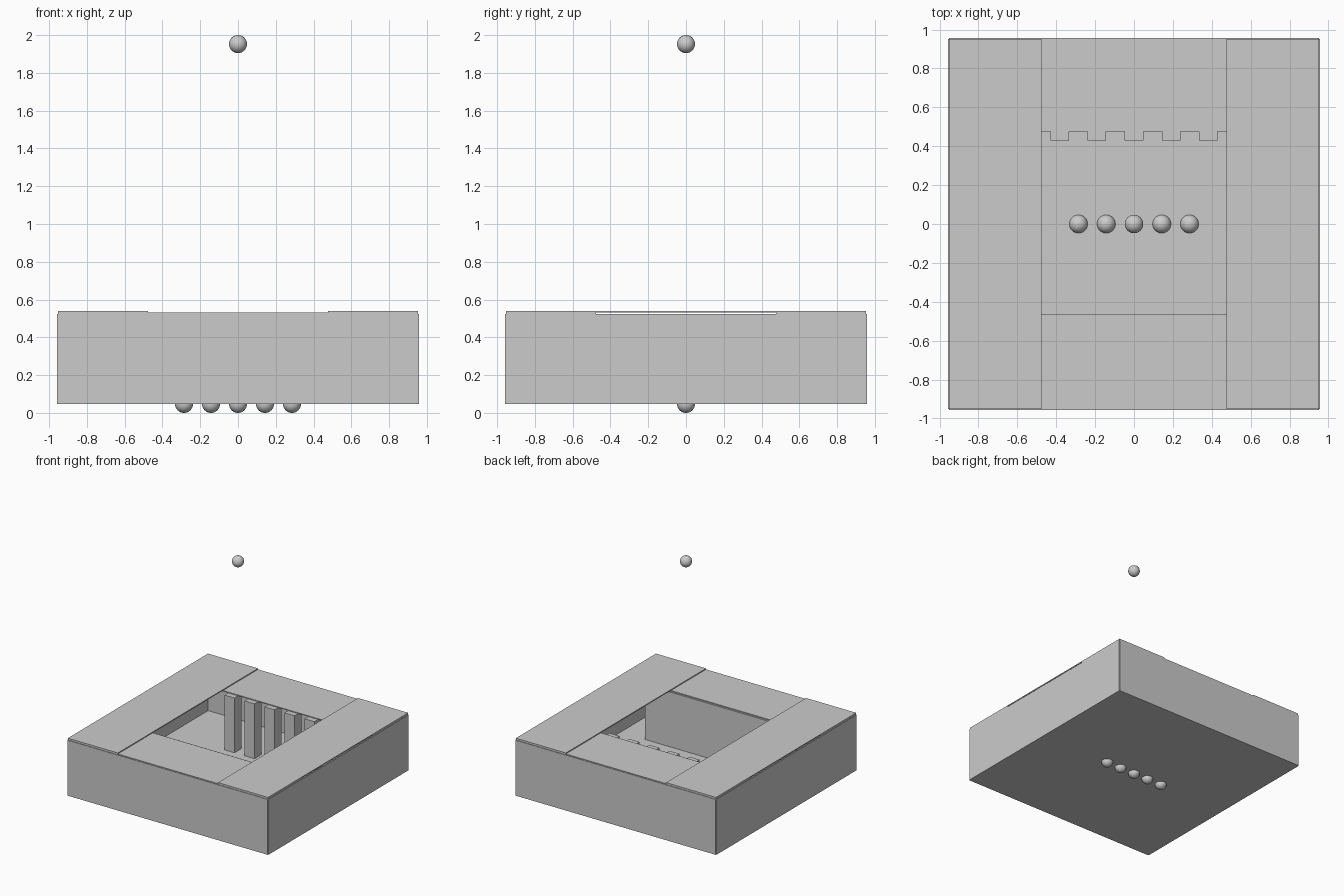
import bpy

if "Cube" in bpy.data.objects:
    bpy.data.objects.remove(bpy.data.objects["Cube"])

U = 2 / 21          # one layout unit
Z0 = 0.5 * U        # ground level of the room (ball centres rest here)


def box(name, x, y, z):
    """Box from (min, max) ranges in layout units."""
    bpy.ops.mesh.primitive_cube_add(size=1)
    o = bpy.context.object
    o.name = name
    o.location = ((x[0] + x[1]) / 2 * U, (y[0] + y[1]) / 2 * U, (z[0] + z[1]) / 2 * U + Z0)
    o.scale = [(r[1] - r[0]) * U for r in (x, y, z)]
    bpy.ops.object.transform_apply(location=False, rotation=False, scale=True)
    return o


def ball(name, x, z):
    bpy.ops.mesh.primitive_uv_sphere_add(segments=32, ring_count=16, radius=0.5 * U,
                                         location=(x * U, 0, z * U + Z0))
    bpy.context.object.name = name
    bpy.ops.object.shade_smooth()


# Floor
box("floor", (-10, 10), (-10, 10), (0, 0.05))

# Outer walls and roof panels, mirrored on both axes
for s, fb, lr in ((-1, "front", "left"), (1, "back", "right")):
    def span(a, b):
        return tuple(sorted((s * a, s * b)))
    box(fb + "_wall", (-10, 10), span(9.95, 10.05), (0, 5))
    box(lr + "_wall", span(9.95, 10.05), (-10, 10), (0, 5))
    box(fb + "_roof", (-10, 10), span(5, 10), (5, 5.08))
    box(lr + "_roof", span(5, 10), (-10, 10), (5.08, 5.17))

# Inner wall under the front roof edge
box("inner_wall", (-7.5, 7.5), (-5.15, -4.85), (0, 5))

# Row of pillars under the back roof edge
for i in range(5):
    x = -4 + 2 * i
    box(f"pillar_{i + 1}", (x - 0.5, x + 0.5), (4.5, 5.5), (0, 5))

# Balls sunk in the floor, and one hanging high above
for i in range(5):
    ball(f"floor_ball_{i + 1}", -3 + 1.5 * i, 0)
ball("high_ball", 0, 20)
